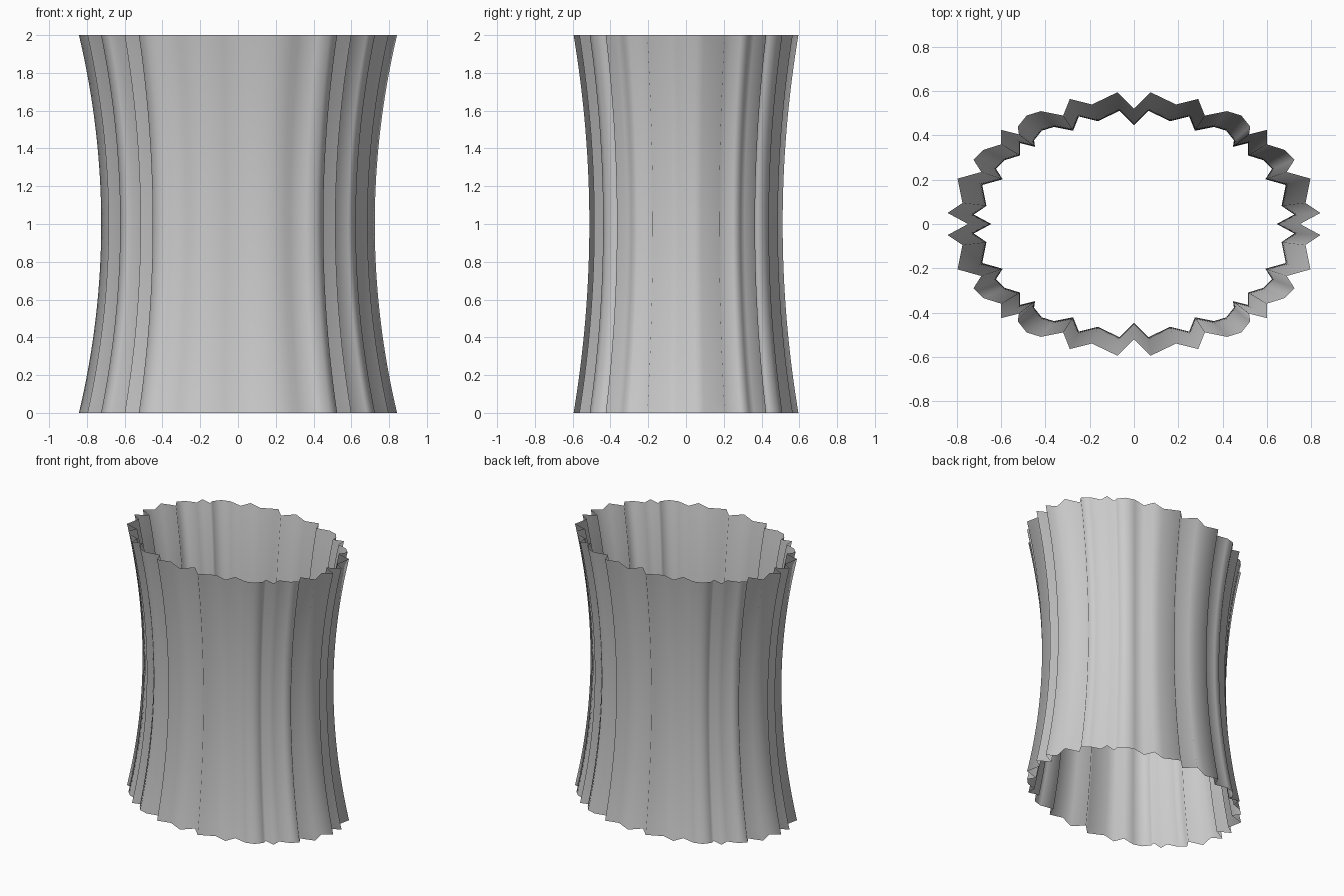
import bpy, bmesh

if "Cube" in bpy.data.objects:
    bpy.data.objects.remove(bpy.data.objects["Cube"])

# Pleated outline, one quarter, from the +y axis round to the +x axis
quarter = [(0, .52), (.075, .595), (.19, .54), (.29, .565), (.32, .49),
           (.42, .51), (.485, .49), (.525, .44), (.52, .405), (.60, .425),
           (.60, .36), (.68, .335), (.725, .29), (.69, .235), (.797, .205),
           (.775, .095), (.842, .05), (.75, 0)]

# Mirror the quarter into the full loop
half = quarter + [(x, -y) for x, y in quarter[-2::-1]]
loop = half + [(-x, y) for x, y in half[-2:0:-1]]

# Stack scaled copies of the loop: wide ends, narrow waist
bm = bmesh.new()
STEPS = 32
rings = []
for i in range(STEPS + 1):
    t = 2 * i / STEPS
    s = .86 + .14 * (t - 1) ** 2
    rings.append([bm.verts.new((x * s, y * s, t)) for x, y in loop])
n = len(loop)
for a, b in zip(rings, rings[1:]):
    for j in range(n):
        k = (j + 1) % n
        bm.faces.new((a[j], a[k], b[k], b[j]))
bmesh.ops.recalc_face_normals(bm, faces=bm.faces)
for f in bm.faces:
    f.smooth = True

# Open fluted sleeve
mesh = bpy.data.meshes.new("fluted_sleeve")
bm.to_mesh(mesh)
bm.free()
sleeve = bpy.data.objects.new("fluted_sleeve", mesh)
bpy.context.collection.objects.link(sleeve)
